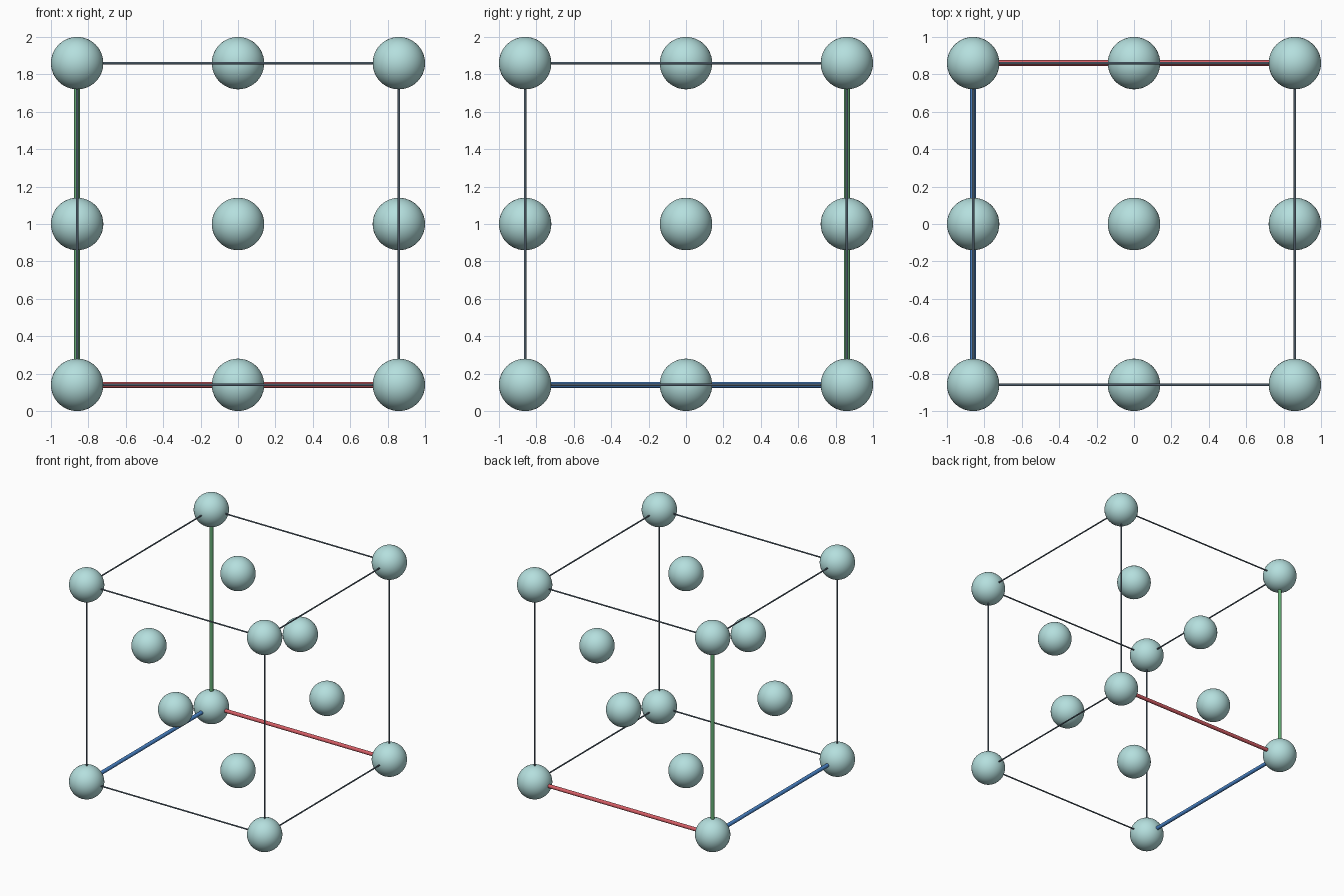
import bpy
from mathutils import Vector
from itertools import product

if "Cube" in bpy.data.objects:
    bpy.data.objects.remove(bpy.data.objects["Cube"])

R = 0.14             # atom radius
H = 1.0 - R          # half edge of the cell
ROD, EDGE = 0.016, 0.006
MID = Vector((0, 0, 1))


def material(name, rgb):
    m = bpy.data.materials.new(name)
    m.diffuse_color = (*rgb, 1)
    m.use_nodes = True
    m.node_tree.nodes["Principled BSDF"].inputs["Base Color"].default_value = m.diffuse_color
    return m


teal = material("pale teal", (0.46, 0.74, 0.73))
red = material("red", (0.66, 0.11, 0.13))
blue = material("blue", (0.07, 0.24, 0.60))
green = material("green", (0.13, 0.42, 0.18))
slate = material("slate", (0.11, 0.16, 0.21))


def finish(name, mat):
    ob = bpy.context.object
    ob.name = name
    ob.data.materials.append(mat)
    bpy.ops.object.shade_smooth_by_angle()


def atom(name, p):
    bpy.ops.mesh.primitive_uv_sphere_add(segments=48, ring_count=24, radius=R, location=MID + p * H)
    finish(name, teal)


def rod(name, a, b, radius, mat):
    a, b = MID + a * H, MID + b * H
    bpy.ops.mesh.primitive_cylinder_add(vertices=16, radius=radius, depth=(b - a).length,
                                        location=(a + b) / 2,
                                        rotation=(b - a).to_track_quat('Z', 'Y').to_euler())
    finish(name, mat)


# Corner atoms
for c in product((-1, 1), repeat=3):
    atom("corner_atom", Vector(c))

# Face-centre atoms
for axis, s in product(range(3), (-1, 1)):
    p = Vector((0, 0, 0))
    p[axis] = s
    atom("face_atom", p)

# Cell edges: three coloured axes meet at the origin corner, the rest are thin
origin = Vector((-1, 1, -1))
axis_style = (("red_axis", red), ("blue_axis", blue), ("green_axis", green))
for axis in range(3):
    for s, t in product((-1, 1), repeat=2):
        a = Vector((0, 0, 0))
        a[(axis + 1) % 3], a[(axis + 2) % 3] = s, t
        b = a.copy()
        a[axis], b[axis] = -1, 1
        if origin in (a, b):
            rod(axis_style[axis][0], a, b, ROD, axis_style[axis][1])
        else:
            rod("cell_edge", a, b, EDGE, slate)
